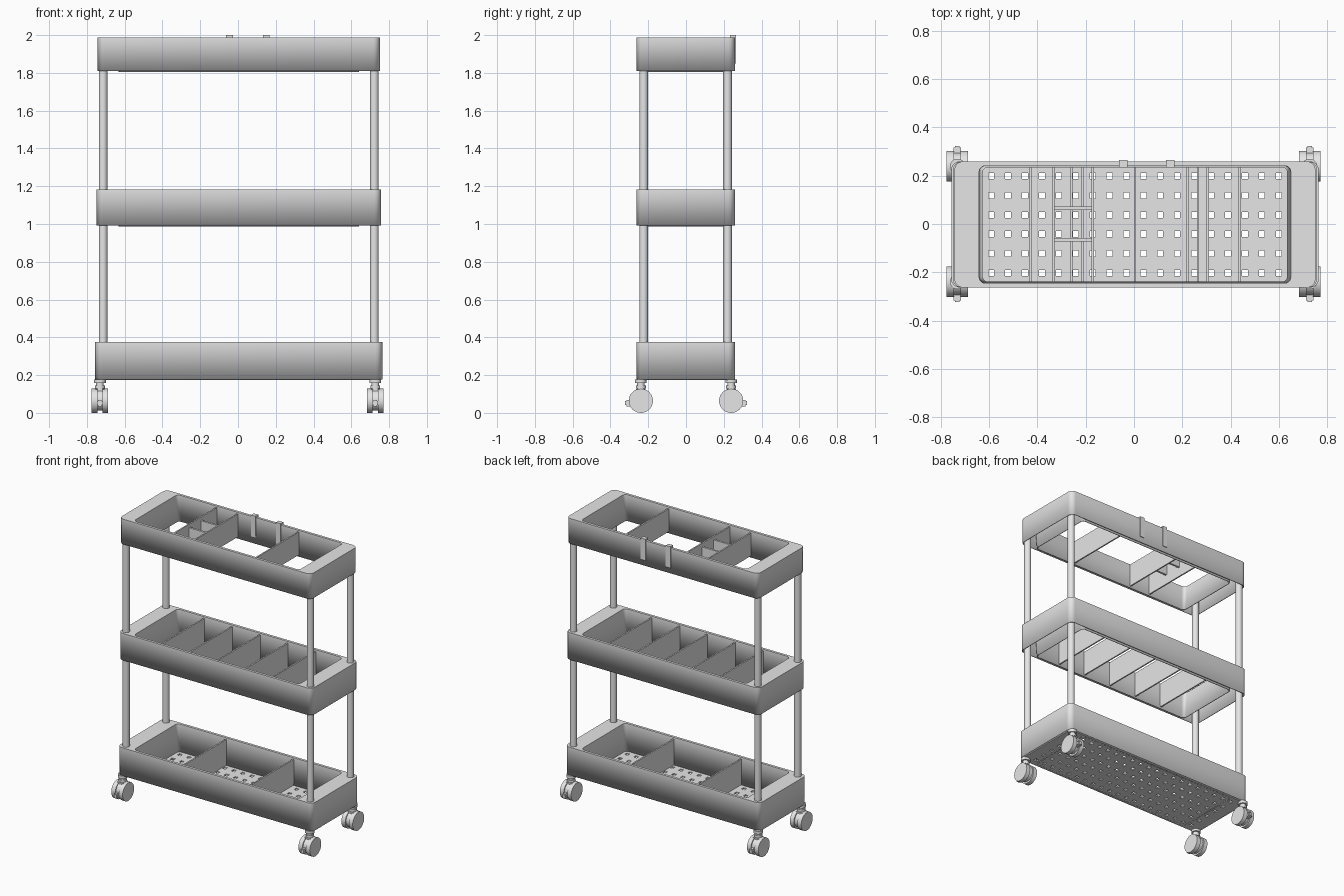
import bpy, bmesh, math
from mathutils import Matrix

cube = bpy.data.objects.get("Cube")
if cube:
    bpy.data.objects.remove(cube)

plastic = bpy.data.materials.new("pale_grey_plastic")
plastic.use_nodes = True
GREY = (0.79, 0.79, 0.8, 1)
plastic.diffuse_color = GREY
plastic.node_tree.nodes["Principled BSDF"].inputs["Base Color"].default_value = GREY

CX, CY = 0.004, -0.002      # centre of the trays
HALF_Y = 0.261


def finish(name, bm, smooth=True):
    bmesh.ops.recalc_face_normals(bm, faces=bm.faces)
    mesh = bpy.data.meshes.new(name)
    bm.to_mesh(mesh)
    bm.free()
    ob = bpy.data.objects.new(name, mesh)
    bpy.context.collection.objects.link(ob)
    mesh.materials.append(plastic)
    if smooth:
        bpy.ops.object.select_all(action='DESELECT')
        ob.select_set(True)
        bpy.context.view_layer.objects.active = ob
        bpy.ops.object.shade_smooth_by_angle(angle=math.radians(25))
    return ob


def add_box(bm, centre, size):
    bmesh.ops.create_cube(bm, size=1, matrix=Matrix.Translation(centre) @ Matrix.Diagonal((*size, 1)))


def add_cylinder(bm, centre, radius, depth, axis='Z', sides=24):
    turn = Matrix.Rotation(math.pi / 2, 4, 'Y') if axis == 'X' else Matrix()
    bmesh.ops.create_cone(bm, cap_ends=True, segments=sides, radius1=radius, radius2=radius,
                          depth=depth, matrix=Matrix.Translation(centre) @ turn)


def rounded_loop(bm, hx, hy, r, z, steps=5):
    verts = []
    for q, (sx, sy) in enumerate(((1, 1), (-1, 1), (-1, -1), (1, -1))):
        for i in range(steps + 1):
            a = math.pi / 2 * (q + i / steps)
            verts.append(bm.verts.new((CX + sx * (hx - r) + r * math.cos(a),
                                       CY + sy * (hy - r) + r * math.sin(a), z)))
    return verts


def bridge(bm, a, b):
    n = len(a)
    for i in range(n):
        bm.faces.new((a[i], a[(i + 1) % n], b[(i + 1) % n], b[i]))


# Tray shell: outer skirt, top rim with wide end ledges, tapered inner wall
def tray(name, hx, z0, z1, dividers):
    bm = bmesh.new()
    loops = [rounded_loop(bm, hx, HALF_Y, 0.035, z0),
             rounded_loop(bm, hx, HALF_Y, 0.035, z1),
             rounded_loop(bm, 0.645, 0.243, 0.025, z1),
             rounded_loop(bm, 0.63, 0.236, 0.02, z0 - 0.004)]
    for a, b in zip(loops, loops[1:]):
        bridge(bm, a, b)
    shell = finish(name + "_tray_shell", bm)
    solid = shell.modifiers.new("thickness", 'SOLIDIFY')
    solid.thickness = 0.006
    solid.offset = -1
    # Cross dividers
    bm = bmesh.new()
    for x in dividers:
        add_box(bm, (x, CY, (z0 + z1) / 2), (0.01, 0.474, z1 - z0 - 0.016))
    finish(name + "_tray_dividers", bm, False)


tray("top", 0.747, 1.81, 1.987, (-0.335, -0.17, 0.305))
tray("middle", 0.753, 0.992, 1.182, [CX + 0.217 * i for i in range(-2, 3)])
tray("bottom", 0.76, 0.178, 0.375, (-0.26, 0.265))

# Small rails that split the narrow top compartment
bm = bmesh.new()
for y in (0.065, -0.065):
    add_box(bm, (-0.2525, y, 1.92), (0.165, 0.014, 0.07))
finish("top_tray_rails", bm, False)


# Perforated floor of the bottom tray
def slots(count, pitch, hole, half):
    edges = [-half]
    for i in range(count):
        c = (i - (count - 1) / 2) * pitch
        edges += [c - hole / 2, c + hole / 2]
    return edges + [half]


bm = bmesh.new()
xs, ys = slots(20, 0.07, 0.024, 0.75), slots(6, 0.08, 0.025, 0.251)
grid = [[bm.verts.new((CX + x, CY + y, 0.184)) for y in ys] for x in xs]
for i in range(len(xs) - 1):
    for j in range(len(ys) - 1):
        if not (i % 2 and j % 2):
            bm.faces.new((grid[i][j], grid[i + 1][j], grid[i + 1][j + 1], grid[i][j + 1]))
floor = finish("bottom_tray_floor", bm, False)
floor.modifiers.new("thickness", 'SOLIDIFY').thickness = 0.01

# Hanging clips over the back rim of the top tray
for side, x in (("right", -0.045), ("left", 0.15)):
    bm = bmesh.new()
    add_box(bm, (x, 0.261, 1.925), (0.036, 0.006, 0.15))
    add_box(bm, (x, 0.237, 1.925), (0.036, 0.006, 0.15))
    add_box(bm, (x, 0.249, 1.994), (0.036, 0.03, 0.012))
    finish(side + "_rim_clip", bm, False)

# Corner posts and twin-wheel casters
for sx, side in ((-1, "right"), (1, "left")):
    for sy, end in ((-1, "front"), (1, "back")):
        tag = end + "_" + side
        bm = bmesh.new()
        add_cylinder(bm, (CX + sx * 0.718, CY + sy * 0.222, 1.165), 0.023, 1.59)
        finish(tag + "_post", bm)

        wx, wy, r = sx * 0.729 - 0.002, sy * 0.239, 0.064
        bm = bmesh.new()
        for off in (-0.029, 0.029):
            add_cylinder(bm, (wx + off, wy, r), r, 0.03, 'X', 32)
        finish(tag + "_wheels", bm)

        # Fork body between the wheels, with stem and collars
        bm = bmesh.new()
        add_cylinder(bm, (wx, wy, r + 0.003), 0.055, 0.03, 'X')
        add_box(bm, (wx, wy, 0.112), (0.046, 0.05, 0.03))
        add_cylinder(bm, (wx, wy, 0.15), 0.02, 0.06)
        add_cylinder(bm, (wx, wy, 0.138), 0.026, 0.016)
        add_cylinder(bm, (wx, wy, 0.168), 0.031, 0.02)
        finish(tag + "_caster_fork", bm)

        # Brake tab pointing outward
        bm = bmesh.new()
        add_box(bm, (wx, wy + sy * 0.06, 0.052), (0.03, 0.046, 0.034))
        bmesh.ops.bevel(bm, geom=bm.edges[:], offset=0.006, segments=2, affect='EDGES')
        finish(tag + "_brake_tab", bm)
